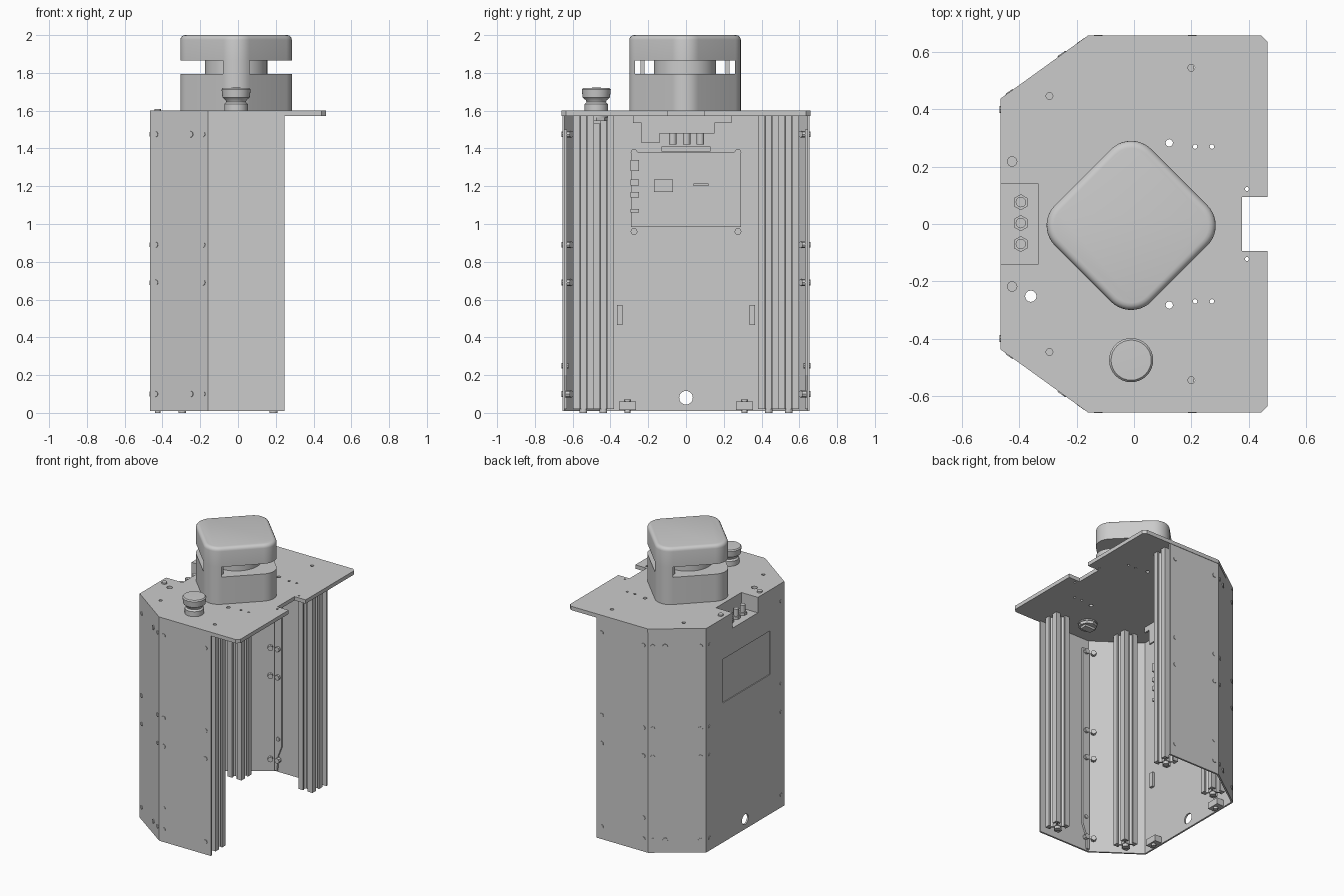
import bpy, bmesh, math
from mathutils import Matrix, Vector

old = bpy.data.objects.get("Cube")
if old:
    bpy.data.objects.remove(old, do_unlink=True)

grey = bpy.data.materials.new("plain grey")
grey.use_nodes = True
grey.diffuse_color = (0.6, 0.6, 0.6, 1)
grey.node_tree.nodes["Principled BSDF"].inputs["Base Color"].default_value = (0.6, 0.6, 0.6, 1)


def finish(name, bm, smooth=False):
    bmesh.ops.recalc_face_normals(bm, faces=bm.faces)
    mesh = bpy.data.meshes.new(name)
    bm.to_mesh(mesh)
    bm.free()
    mesh.materials.append(grey)
    ob = bpy.data.objects.new(name, mesh)
    bpy.context.scene.collection.objects.link(ob)
    if smooth:
        activate(ob)
        bpy.ops.object.shade_smooth_by_angle(angle=math.radians(35))
    return ob


def activate(ob):
    bpy.ops.object.select_all(action='DESELECT')
    ob.select_set(True)
    bpy.context.view_layer.objects.active = ob


def add_prism(bm, pts, z0, z1, matrix=Matrix()):
    face = bm.faces.new([bm.verts.new(matrix @ Vector((x, y, z0))) for x, y in pts])
    ext = bmesh.ops.extrude_face_region(bm, geom=[face], use_keep_orig=True)["geom"]
    move = matrix.to_3x3() @ Vector((0, 0, z1 - z0))
    bmesh.ops.translate(bm, vec=move, verts=[v for v in ext if isinstance(v, bmesh.types.BMVert)])


def add_box(bm, x0, x1, y0, y1, z0, z1):
    add_prism(bm, [(x0, y0), (x1, y0), (x1, y1), (x0, y1)], z0, z1)


def add_cyl(bm, loc, r, depth, axis=(0, 0, 1), seg=12):
    turn = Vector(axis).to_track_quat('Z', 'Y').to_matrix().to_4x4()
    bmesh.ops.create_cone(bm, cap_ends=True, segments=seg, radius1=r, radius2=r,
                          depth=depth, matrix=Matrix.Translation(loc) @ turn)


def lathe(name, profile, x, y):
    bm = bmesh.new()
    verts = [bm.verts.new((x + r, y, z)) for r, z in profile]
    edges = [bm.edges.new(p) for p in zip(verts, verts[1:])]
    bmesh.ops.spin(bm, geom=verts + edges, cent=(x, y, 0), axis=(0, 0, 1),
                   angle=math.tau, steps=32)
    bmesh.ops.remove_doubles(bm, verts=bm.verts, dist=0.0001)
    return finish(name, bm, True)


def cut(ob, cutter_bm):
    cutter = finish("cutter", cutter_bm)
    cutter.hide_render = True
    mod = ob.modifiers.new("cut", 'BOOLEAN')
    mod.operation, mod.solver, mod.object = 'DIFFERENCE', 'EXACT', cutter
    activate(ob)
    bpy.ops.object.modifier_apply(modifier="cut")
    bpy.data.objects.remove(cutter, do_unlink=True)


BOTTOM, UNDER, TOP = 0.01, 1.573, 1.6
TRAY_X, TRAY_Y, TRAY_Z = -0.335, 0.142, 1.49

# Folded sheet shell, open on the +x side
half = [(0.245, 0.655), (-0.16, 0.655), (-0.465, 0.438)]
inner = [(0.245, 0.643), (-0.157, 0.643), (-0.453, 0.432)]
mirror = lambda pts: [(x, -y) for x, y in reversed(pts)]
bm = bmesh.new()
add_prism(bm, half + mirror(half) + inner[::-1][3:] + list(reversed(inner + mirror(inner))),
          BOTTOM, UNDER)
shell = finish("shell_panels", bm)
bm = bmesh.new()
add_cyl(bm, (-0.46, 0, 0.08), 0.036, 0.1, (1, 0, 0), 24)
add_box(bm, -0.5, -0.459, -0.28, 0.25, 1.0, 1.31)
add_box(bm, -0.5, -0.4, -TRAY_Y, TRAY_Y, TRAY_Z, 1.7)
cut(shell, bm)

# Top plate with notches and drilled holes
right = [(-0.465, 0.438), (-0.16, 0.658), (0.443, 0.658), (0.465, 0.636), (0.465, 0.095), (0.377, 0.095)]
bm = bmesh.new()
add_prism(bm, right + mirror(right), UNDER, TOP)
plate = finish("top_plate", bm)
bm = bmesh.new()
add_box(bm, -0.5, TRAY_X, -TRAY_Y, TRAY_Y, 1.5, 1.7)
for s in (1, -1):
    for x, y, r in ((0.2, 0.545, 0.012), (-0.295, 0.447, 0.012), (0.123, 0.283, 0.013),
                    (0.213, 0.27, 0.008), (0.272, 0.27, 0.008), (0.394, 0.122, 0.007)):
        add_cyl(bm, (x, s * y, 1.59), r, 0.1)
add_cyl(bm, (-0.36, -0.252, 1.59), 0.02, 0.1)
cut(plate, bm)

# Recessed connector tray
bm = bmesh.new()
add_box(bm, -0.46, TRAY_X, -TRAY_Y, TRAY_Y, TRAY_Z - 0.01, TRAY_Z)
add_box(bm, TRAY_X, TRAY_X + 0.01, -0.15, 0.15, TRAY_Z - 0.01, UNDER)
for s in (1, -1):
    add_box(bm, -0.453, TRAY_X, s * TRAY_Y, s * (TRAY_Y + 0.008), TRAY_Z - 0.01, UNDER)
add_box(bm, TRAY_X, TRAY_X + 0.012, -0.28, 0.24, 1.535, UNDER)
add_box(bm, TRAY_X, TRAY_X + 0.012, -0.235, -0.14, 1.43, 1.54)
finish("connector_tray", bm)
bm = bmesh.new()
for y in (-0.07, 0.003, 0.076):
    add_cyl(bm, (-0.395, y, 1.46), 0.02, 0.08)
    add_cyl(bm, (-0.395, y, 1.5), 0.028, 0.02, seg=6)
    add_cyl(bm, (-0.395, y, 1.53), 0.018, 0.06)
finish("connectors", bm, True)

# Slotted frame rails with end bolts
side = [(0.055, -0.055), (0.055, -0.018), (0.043, -0.018), (0.043, -0.034), (0.022, -0.015),
        (0.022, 0.015), (0.043, 0.034), (0.043, 0.018), (0.055, 0.018)]
rail = []
for q in range(4):
    turn = Matrix.Rotation(q * math.pi / 2, 2)
    rail += [tuple(turn @ Vector(p)) for p in side]
for label, x, y in (("open_side", 0.188, 0.543), ("closed_side", -0.295, 0.437)):
    for s, hand in ((1, "back"), (-1, "front")):
        bm = bmesh.new()
        add_prism(bm, [(x + a, s * y + b) for a, b in rail], 0.02, UNDER)
        add_cyl(bm, (x, s * y, 0.01), 0.02, 0.02)
        finish(f"{hand}_{label}_rail", bm)

# Inner joining flanges, narrowed near the floor
flange = [(-0.155, 0.02), (-0.135, 0.02), (-0.13, 0.12), (-0.1, 0.2), (-0.1, 1.5), (-0.155, 1.5)]
upright = Matrix.Rotation(math.pi / 2, 4, 'X')
for s, hand in ((1, "back"), (-1, "front")):
    bm = bmesh.new()
    add_prism(bm, flange, -s * 0.645, -s * 0.63, upright)
    finish(f"{hand}_flange", bm)

# Screws through the panels
bm = bmesh.new()
for s in (1, -1):
    slant = Vector((-0.576, s * 0.817, 0))
    for z in (0.1, 0.69, 0.89, 1.475):
        for x in (-0.125, 0.203):
            add_cyl(bm, (x, s * 0.656, z), 0.015, 0.006, (0, 1, 0), 8)
        add_cyl(bm, (-0.125, s * 0.626, z), 0.018, 0.026, (0, 1, 0), 8)
        for x in (-0.185, -0.435):
            y = 0.655 + (x + 0.16) * 0.711
            add_cyl(bm, (x, s * y, z), 0.015, 0.006, slant, 8)
        add_cyl(bm, Vector((-0.19, s * 0.634, z)) - slant * 0.02, 0.018, 0.03, slant, 8)
        add_cyl(bm, (-0.466, s * 0.4, z), 0.012, 0.005, (1, 0, 0), 8)
    for z in (0.1, 1.475):
        add_cyl(bm, (-0.25, s * 0.591, z), 0.017, 0.01, slant, 8)
    add_cyl(bm, (-0.125, s * 0.64, 0.25), 0.014, 0.036, (0, 1, 0), 8)
    add_cyl(bm, (-0.425, s * 0.218, 1.604), 0.018, 0.012, seg=16)
finish("screws", bm)

# Circuit board, chip and ports inside the closed wall
bm = bmesh.new()
add_box(bm, -0.435, -0.428, -0.29, 0.29, 0.985, 1.38)
add_box(bm, -0.428, -0.415, -0.17, -0.07, 1.17, 1.235)
add_box(bm, -0.428, -0.42, 0.04, 0.12, 1.2, 1.215)
add_box(bm, -0.428, -0.39, -0.13, 0.13, 1.385, 1.41)
for z, h in ((1.31, 0.06), (1.22, 0.03), (1.155, 0.03), (1.07, 0.02)):
    add_box(bm, -0.428, -0.4, -0.295, -0.25, z - h / 2, z + h / 2)
for y in (-0.275, 0.275):
    for z in (0.96, 1.38):
        add_cyl(bm, (-0.44, y, z), 0.018, 0.03, (1, 0, 0))
finish("control_board", bm)

# Small wall and floor brackets
bm = bmesh.new()
for s in (1, -1):
    add_box(bm, -0.455, -0.435, s * 0.335, s * 0.365, 0.465, 0.57)
    add_box(bm, -0.455, -0.4, s * 0.265, s * 0.355, 0.015, 0.06)
    add_cyl(bm, (-0.425, s * 0.31, 0.035), 0.015, 0.07)
finish("brackets", bm)

# Scanner head: rounded square turned on its corner
CX, CY, R, REACH = -0.01, -0.005, 0.1, 0.195
outline, arcs = [], []
for q in range(4):
    a0 = q * math.pi / 2
    cx, cy = CX + REACH * math.cos(a0), CY + REACH * math.sin(a0)
    arcs.append([(cx + R * math.cos(a0 + math.radians(d)), cy + R * math.sin(a0 + math.radians(d)))
                 for d in range(-45, 46, 9)])
    outline += arcs[-1]
for name, z0, z1, round_top in (("scanner_base", TOP, 1.793, 0), ("scanner_cap", 1.865, 2.0, 0.025)):
    bm = bmesh.new()
    add_prism(bm, outline, z0, z1)
    if round_top:
        rim = [e for e in bm.edges if all(v.co.z > z1 - 0.001 for v in e.verts)]
        bmesh.ops.bevel(bm, geom=rim, offset=round_top, segments=4, profile=0.5, affect='EDGES')
    finish(name, bm, True)
bm = bmesh.new()
for q in (1, 3):
    add_prism(bm, arcs[q], 1.79, 1.868)
    y = CY + (0.225 if q == 1 else -0.225)
    add_box(bm, CX - 0.05, CX + 0.05, y - 0.01, y + 0.01, 1.79, 1.868)
finish("scanner_pillars", bm, True)
bm = bmesh.new()
add_cyl(bm, (CX, CY, 1.83), 0.165, 0.09, seg=48)
finish("scanner_drum", bm, True)

# Mushroom stop button and its contact block
lathe("stop_button", [(0, 1.565), (0.062, 1.565), (0.062, 1.635), (0.052, 1.645), (0.055, 1.655),
                      (0.072, 1.67), (0.077, 1.712), (0.07, 1.72), (0, 1.722)], -0.01, -0.475)
bm = bmesh.new()
add_cyl(bm, (-0.01, -0.475, 1.56), 0.06, 0.03, seg=8)
add_box(bm, -0.05, 0.03, -0.5, -0.45, 1.53, 1.55)
finish("button_contact_block", bm)
